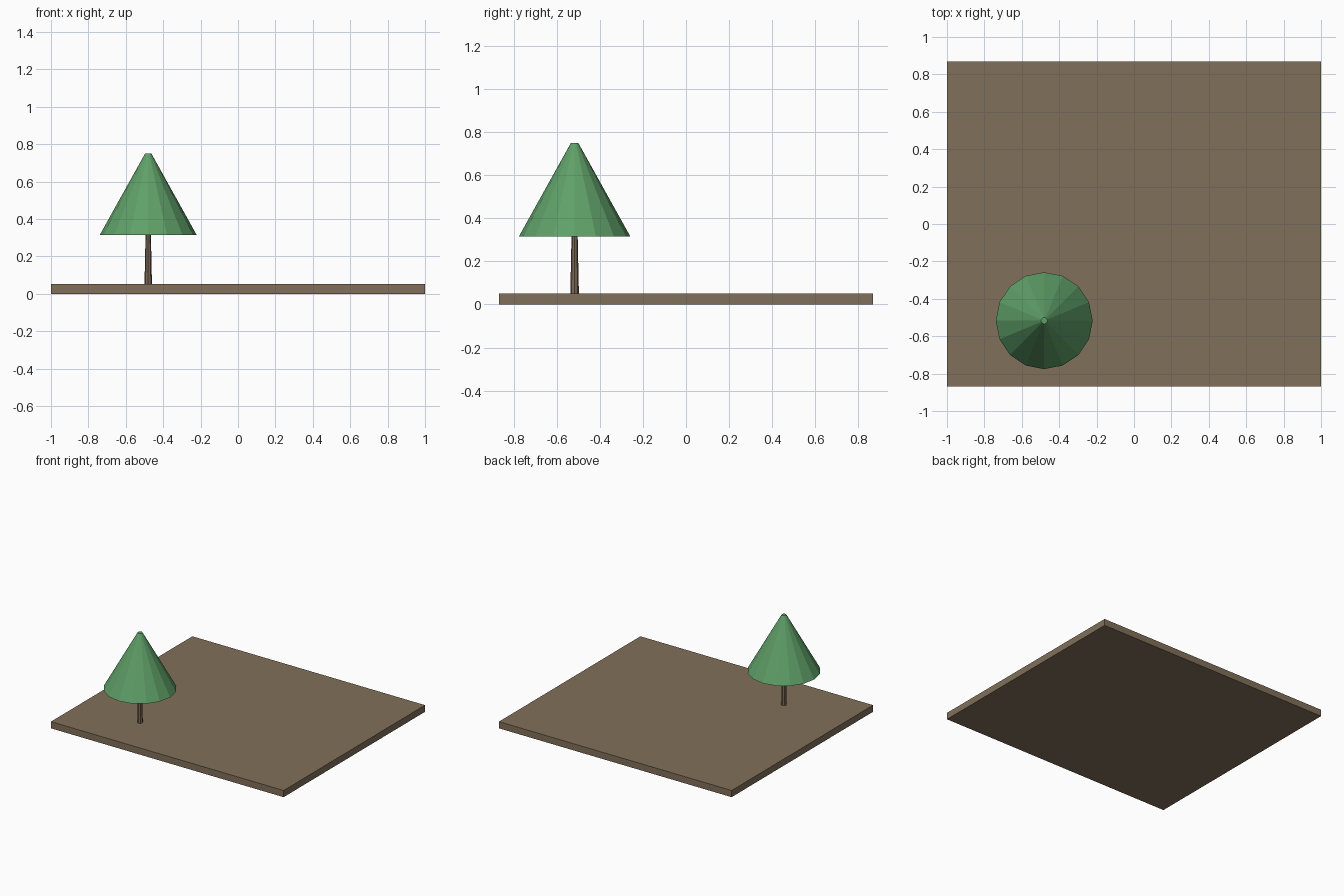
import bpy

if "Cube" in bpy.data.objects:
    bpy.data.objects.remove(bpy.data.objects["Cube"])

TREE_X, TREE_Y = -0.48, -0.517
BASE_H = 0.052


def material(name, color):
    mat = bpy.data.materials.new(name)
    mat.diffuse_color = (*color, 1)
    mat.use_nodes = True
    mat.node_tree.nodes["Principled BSDF"].inputs["Base Color"].default_value = mat.diffuse_color
    return mat


def finish(name, mat):
    obj = bpy.context.object
    obj.name = name
    obj.data.materials.append(mat)
    return obj


def tapered(name, sides, r_bottom, r_top, z0, z1, mat):
    bpy.ops.mesh.primitive_cone_add(
        vertices=sides, radius1=r_bottom, radius2=r_top, depth=z1 - z0,
        location=(TREE_X, TREE_Y, (z0 + z1) / 2))
    return finish(name, mat)


earth = material("earth brown", (0.22, 0.162, 0.103))
bark = material("bark brown", (0.20, 0.14, 0.095))
green = material("leaf green", (0.115, 0.352, 0.138))

# Flat ground slab
bpy.ops.mesh.primitive_cube_add(size=1, location=(0, 0, BASE_H / 2))
slab = finish("ground_slab", earth)
slab.scale = (2, 1.736, BASE_H)

# Tree: tapered trunk and truncated cone of foliage
tapered("trunk", 8, 0.02, 0.014, BASE_H, 0.33, bark)
tapered("foliage", 16, 0.259, 0.017, 0.315, 0.75, green)
